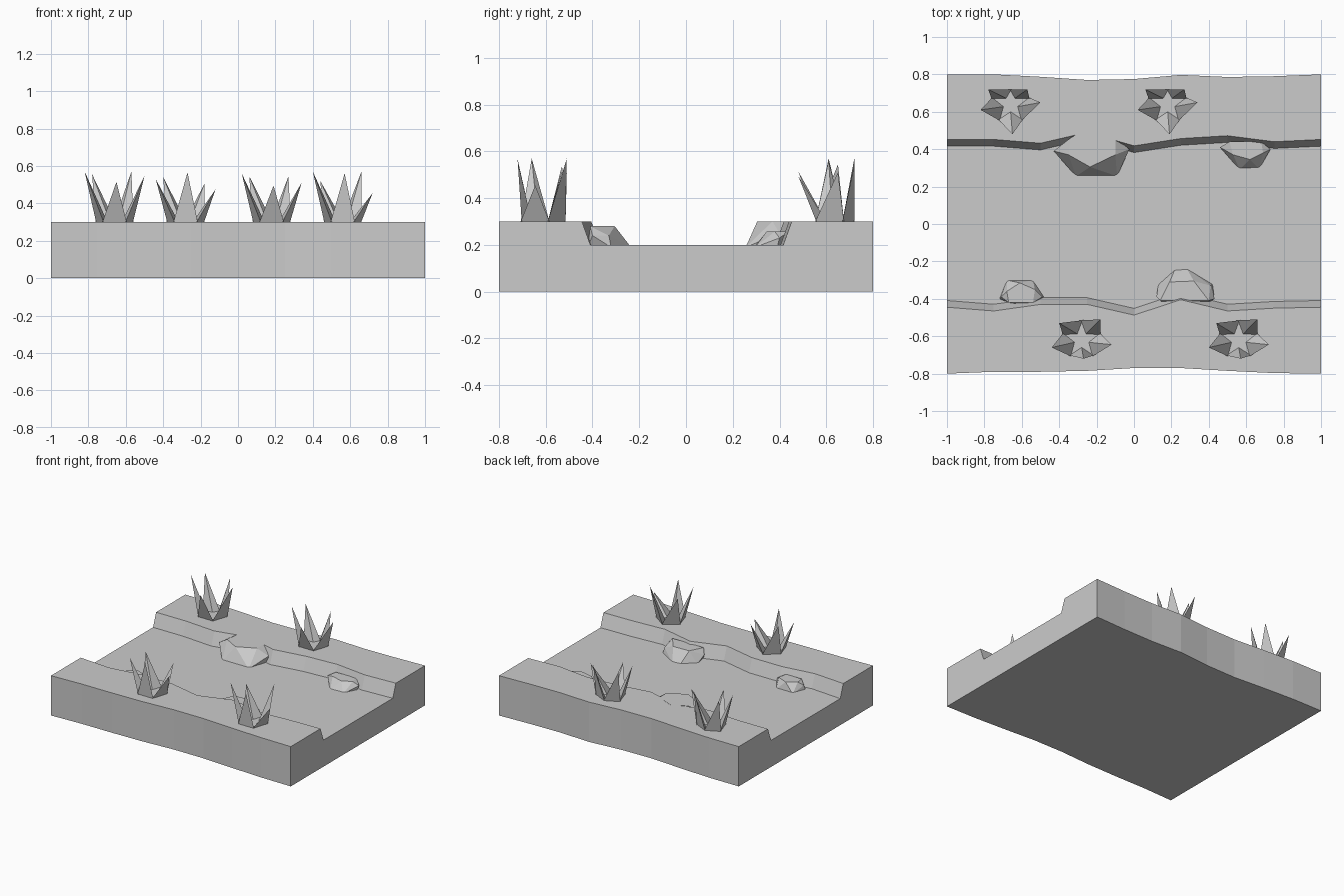
import bpy, bmesh
from math import radians, cos, sin
from mathutils import Vector

cube = bpy.data.objects.get("Cube")
if cube:
    bpy.data.objects.remove(cube)

grey = bpy.data.materials.new("plain_grey")
grey.use_nodes = True
grey.diffuse_color = (0.6, 0.6, 0.6, 1)
grey.node_tree.nodes["Principled BSDF"].inputs["Base Color"].default_value = (0.6, 0.6, 0.6, 1)

GROUND, BED = 0.3, 0.2


def finish(bm, name):
    bmesh.ops.recalc_face_normals(bm, faces=bm.faces)
    mesh = bpy.data.meshes.new(name)
    bm.to_mesh(mesh)
    bm.free()
    mesh.materials.append(grey)
    obj = bpy.data.objects.new(name, mesh)
    bpy.context.collection.objects.link(obj)
    return obj


# Riverbed block: one cross-section swept along x, with wandering banks
front_side = [-.8, -.79, -.79, -.785, -.77, -.77, -.785, -.797, -.8]
front_bank = [-.445, -.465, -.43, -.43, -.487, -.405, -.465, -.45, -.445]
back_bank = [.452, .452, .432, .49, .418, .457, .472, .44, .452]
back_side = [.8, .8, .787, .77, .775, .797, .786, .79, .8]
SLOPE = 0.036

bm = bmesh.new()
sections = []
for i, (fs, fb, bb, bs) in enumerate(zip(front_side, front_bank, back_bank, back_side)):
    x = -1 + i * 0.25
    outline = [(fs, 0), (fs, GROUND), (fb, GROUND), (fb + SLOPE, BED),
               (bb - SLOPE, BED), (bb, GROUND), (bs, GROUND), (bs, 0)]
    sections.append([bm.verts.new((x, y, z)) for y, z in outline])
for a, b in zip(sections, sections[1:]):
    for k in range(len(a)):
        n = (k + 1) % len(a)
        bm.faces.new((a[k], a[n], b[n], b[k]))
bm.faces.new(sections[0])
bm.faces.new(sections[-1])
finish(bm, "riverbed")


# Rocks: convex hull of a foot ring, side corners and a flat top ring
def rock(name, foot, sides, top, side_z, top_z):
    bm = bmesh.new()
    for ring, z in ((foot, BED - 0.01), (sides, side_z), (top, top_z)):
        for x, y in ring:
            bm.verts.new((x, y, z))
    hull = bmesh.ops.convex_hull(bm, input=bm.verts)
    loose = [v for v in bm.verts if not v.link_faces]
    bmesh.ops.delete(bm, geom=loose, context='VERTS')
    finish(bm, name)


rock("large_back_rock",
     [(-.31, .255), (-.09, .255), (-.04, .41), (-.4, .41), (-.24, .5)],
     [(-.43, .39), (-.025, .4)],
     [(-.34, .46), (-.24, .52), (-.1, .46), (-.1, .37), (-.235, .305), (-.35, .37)],
     0.25, 0.301)
rock("small_back_rock",
     [(.565, .29), (.67, .295), (.72, .39), (.48, .4), (.6, .44)],
     [(.46, .41), (.73, .4)],
     [(.51, .44), (.53, .37), (.62, .345), (.69, .38), (.68, .44)],
     0.23, 0.257)
rock("large_front_rock",
     [(.22, -.24), (.28, -.235), (.42, -.32), (.13, -.32), (.15, -.42), (.4, -.42)],
     [(.12, -.39), (.43, -.4), (.41, -.33)],
     [(.14, -.41), (.19, -.31), (.32, -.305), (.4, -.41)],
     0.24, 0.28)
rock("small_front_rock",
     [(-.68, -.3), (-.54, -.3), (-.48, -.39), (-.72, -.4), (-.6, -.43)],
     [(-.71, -.39), (-.49, -.39)],
     [(-.68, -.36), (-.61, -.315), (-.53, -.35), (-.54, -.42), (-.67, -.42)],
     0.23, 0.257)


# Spiky plants: five leaning leaves, each a three-sided spike
LEAF_ANGLES = (198, 126, 54, 342, 270)


def polar(radius, degrees):
    return Vector((cos(radians(degrees)), sin(radians(degrees)))) * radius


def plant(name, x, y, tips, heights):
    bm = bmesh.new()
    centre = Vector((x, y))
    for angle, tip, height in zip(LEAF_ANGLES, tips, heights):
        base = [centre + polar(r, angle + turn)
                for r, turn in ((0.04, 0), (0.105, 38), (0.105, -38))]
        feet = [bm.verts.new((p.x, max(-.72, min(.72, p.y)), GROUND)) for p in base]
        peak = bm.verts.new((x + tip[0], y + tip[1], GROUND + height))
        bm.faces.new(feet)
        for k in range(3):
            bm.faces.new((feet[k], feet[(k + 1) % 3], peak))
    finish(bm, name)


back_tips = [(-.16, -.03), (-.12, .08), (.09, .08), (.16, .01), (.01, -.16)]
front_tips = [(-.16, -.04), (-.12, .09), (.1, .11), (.16, -.025), (.01, -.1)]
plant("back_right_plant", -.66, .64, back_tips, (.27, .255, .27, .245, .215))
plant("back_left_plant", .18, .64, back_tips, (.26, .245, .245, .21, .195))
plant("front_right_plant", -.28, -.62, front_tips, (.23, .24, .205, .175, .265))
plant("front_left_plant", .56, -.62, front_tips, (.27, .22, .27, .155, .26))
